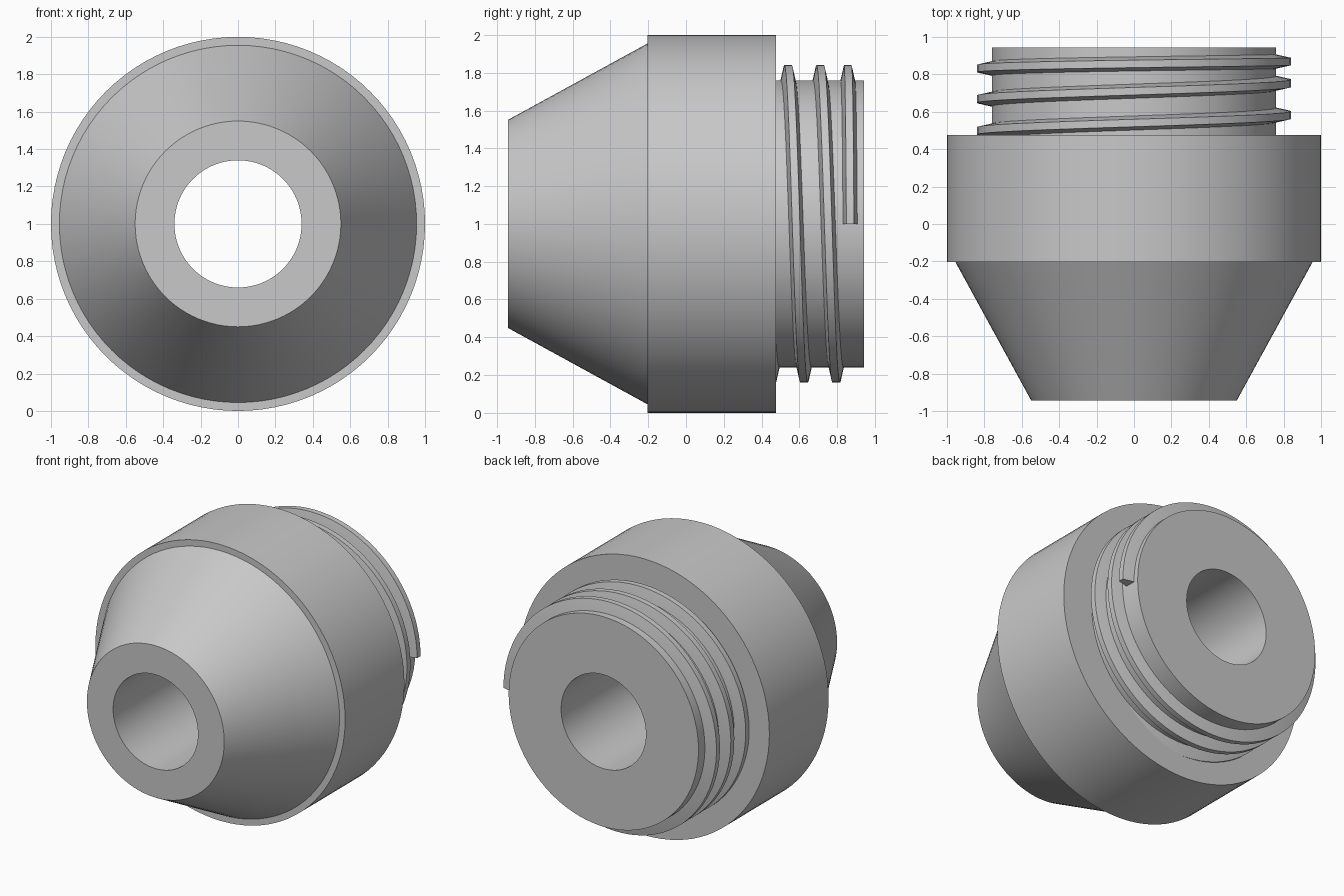
import bpy
import bmesh
import math

cube = bpy.data.objects.get("Cube")
if cube:
    bpy.data.objects.remove(cube, do_unlink=True)

grey = bpy.data.materials.new("plain grey")
grey.use_nodes = True
colour = (0.58, 0.58, 0.58, 1)
grey.diffuse_color = colour
grey.node_tree.nodes["Principled BSDF"].inputs["Base Color"].default_value = colour

AXIS_Z = 1.0


def ring_point(radius, y, angle):
    """Point around the y axis, measured from the top towards +x."""
    return (radius * math.sin(angle), y, AXIS_Z + radius * math.cos(angle))


def sweep(name, sections, closed):
    """Skin a row of closed cross-sections; cap the ends if the row is open."""
    bm = bmesh.new()
    rows = [[bm.verts.new(p) for p in section] for section in sections]
    pairs = list(zip(rows, rows[1:]))
    if closed:
        pairs.append((rows[-1], rows[0]))
    else:
        bm.faces.new(rows[0])
        bm.faces.new(rows[-1])
    n = len(rows[0])
    for a, b in pairs:
        for i in range(n):
            j = (i + 1) % n
            bm.faces.new((a[i], a[j], b[j], b[i]))
    bmesh.ops.recalc_face_normals(bm, faces=bm.faces[:])
    mesh = bpy.data.meshes.new(name)
    bm.to_mesh(mesh)
    bm.free()
    mesh.materials.append(grey)
    obj = bpy.data.objects.new(name, mesh)
    bpy.context.collection.objects.link(obj)
    bpy.ops.object.select_all(action="DESELECT")
    obj.select_set(True)
    bpy.context.view_layer.objects.active = obj
    bpy.ops.object.shade_smooth_by_angle(angle=math.radians(20))
    return obj


# Body: cone, collar and neck around a straight bore, as (radius, y)
profile = [(0.34, -0.943), (0.55, -0.943), (0.955, -0.203), (1.0, -0.203),
           (1.0, 0.475), (0.76, 0.475), (0.76, 0.943), (0.34, 0.943)]
SEGMENTS = 96
sweep("threaded_nozzle_body",
      [[ring_point(r, y, math.tau * i / SEGMENTS) for r, y in profile]
       for i in range(SEGMENTS)], True)

# Screw thread: trapezoid ridge on a helix, starting inside the collar
ridge = [(0.74, -0.041), (0.76, -0.038), (0.84, -0.02),
         (0.84, 0.02), (0.76, 0.038), (0.74, 0.041)]
STEPS = 24
sections = []
for i in range(-3 * STEPS, 9 * STEPS + 1):
    quarter = i / STEPS
    # The pitch eases off over the last turns
    y = 0.54 + 0.0425 * quarter - 0.006 * max(0, quarter - 6) ** 2
    angle = quarter * math.pi / 2
    sections.append([ring_point(r, y + dy, angle) for r, dy in ridge])
sweep("screw_thread", sections, False)
